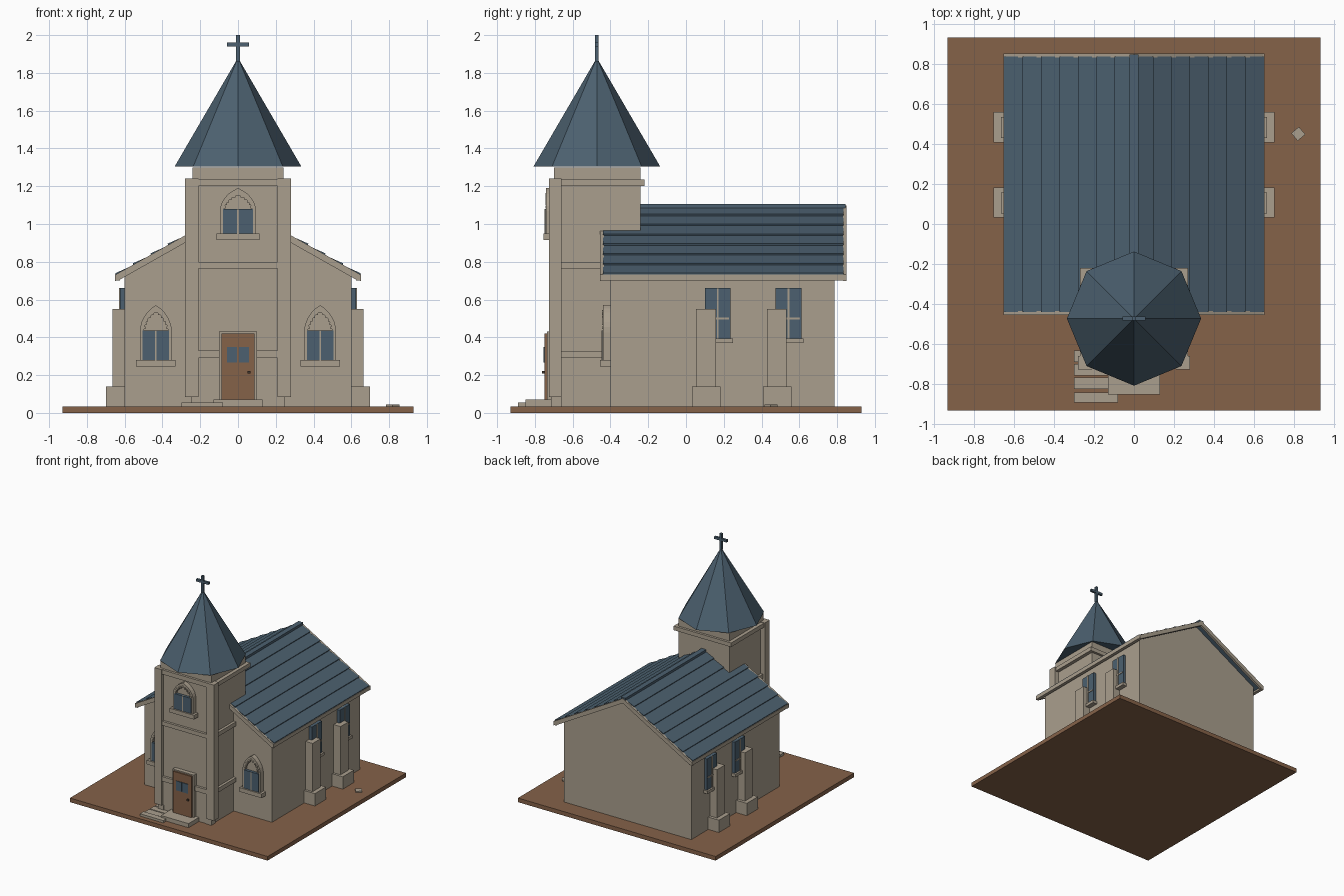
import bpy, bmesh, math
from mathutils import Matrix, Vector

cube = bpy.data.objects.get("Cube")
if cube:
    bpy.data.objects.remove(cube, do_unlink=True)


def material(name, rgb):
    m = bpy.data.materials.new(name)
    m.use_nodes = True
    m.diffuse_color = (*rgb, 1)
    m.node_tree.nodes["Principled BSDF"].inputs["Base Color"].default_value = (*rgb, 1)
    return m


STONE = material("stone", (0.40, 0.345, 0.27))
SLATE = material("slate", (0.072, 0.118, 0.16))
EARTH = material("brown_earth", (0.235, 0.122, 0.066))
DARK = material("dark_metal", (0.05, 0.035, 0.025))


def finish(name, bm, mat):
    bmesh.ops.recalc_face_normals(bm, faces=bm.faces)
    mesh = bpy.data.meshes.new(name)
    bm.to_mesh(mesh)
    bm.free()
    mesh.materials.append(mat)
    ob = bpy.data.objects.new(name, mesh)
    bpy.context.collection.objects.link(ob)
    return ob


def box(name, mat, x, y, z):
    """Block spanning the given (min, max) pairs."""
    bm = bmesh.new()
    size = Vector((x[1] - x[0], y[1] - y[0], z[1] - z[0]))
    mid = Vector((sum(x), sum(y), sum(z))) / 2
    bmesh.ops.create_cube(bm, size=1, matrix=Matrix.Translation(mid) @ Matrix.Diagonal((*size, 1)))
    return finish(name, bm, mat)


def side(s, a, b):
    """x range on side s (1 left, -1 right)."""
    return tuple(sorted((s * a, s * b)))


def prism(name, mat, profile, y0, y1):
    """Extrude an x-z profile along y."""
    bm = bmesh.new()
    face = bm.faces.new([bm.verts.new((px, y0, pz)) for px, pz in profile])
    new = bmesh.ops.extrude_face_region(bm, geom=[face])["geom"]
    bmesh.ops.translate(bm, vec=(0, y1 - y0, 0),
                        verts=[v for v in new if isinstance(v, bmesh.types.BMVert)])
    return finish(name, bm, mat)


def pointed_arch(cx, w, base, spring, top, n=6):
    """Outline from right foot over the apex to left foot."""
    half = []
    for i in range(n + 1):
        a = i / n * math.pi / 3
        half.append((w * (2 * math.cos(a) - 1),
                     spring + (top - spring) * math.sin(a) / math.sin(math.pi / 3)))
    right = [(cx + w, base)] + [(cx + px, pz) for px, pz in half]
    left = [(cx - px, pz) for px, pz in half[-2::-1]] + [(cx - w, base)]
    return right + left


def arched_window(name, cx, wall, base, glass_top, top, w):
    sill = base + 0.035
    outer = pointed_arch(cx, w, sill, glass_top - 0.01, top)
    inner = pointed_arch(cx, w - 0.02, sill, glass_top - 0.01, top - 0.035)
    prism(name + "_frame", STONE, outer + inner[::-1], wall - 0.04, wall + 0.01)
    prism(name + "_tympanum", STONE, inner, wall - 0.02, wall + 0.01)
    box(name + "_glass", SLATE, (cx - w + 0.015, cx + w - 0.015),
        (wall - 0.043, wall), (sill, glass_top))
    box(name + "_mullion", STONE, (cx - 0.004, cx + 0.004),
        (wall - 0.048, wall), (sill - 0.02, glass_top))
    box(name + "_sill", STONE, (cx - w - 0.02, cx + w + 0.02), (wall - 0.055, wall + 0.01), (base, sill))
    # small stones along the arch
    for px, pz in inner[2:-2]:
        box(name + "_arch_stone", STONE, (px - 0.007, px + 0.007),
            (wall - 0.045, wall), (pz - 0.004, pz + 0.01))


# Ground and paving
box("ground", EARTH, (-0.93, 0.93), (-0.93, 0.93), (0, 0.035))
for i in range(3):
    y = -0.69 - 0.067 * i
    box("paving_slab", STONE, (-0.30, -0.12), (y, y + 0.058), (0.03, 0.046))
box("paving_slab", STONE, (-0.30, -0.08), (-0.89, -0.84), (0.03, 0.055))
box("doorstep", STONE, (-0.13, 0.13), (-0.85, -0.69), (0.03, 0.07))
stone = box("loose_stone", STONE, (-0.025, 0.025), (-0.025, 0.025), (0.03, 0.045))
stone.location = (0.82, 0.45, 0)
stone.rotation_euler.z = math.radians(40)

# Nave
RIDGE, SLOPE, EAVE = 1.095, 0.565, 0.645


def roof_z(x):
    return RIDGE - SLOPE * x


wall_top = roof_z(0.6) - 0.025
prism("nave_walls", STONE, [(-0.6, 0.035), (0.6, 0.035), (0.6, wall_top),
                            (0, RIDGE - 0.025), (-0.6, wall_top)], -0.4, 0.785)

# Lapped roof slopes, bargeboards and eave boards
ROWS = 7
step = EAVE / ROWS
for s in (-1, 1):
    profile = [(0, RIDGE - 0.025), (s * EAVE, roof_z(EAVE) - 0.025)]
    for i in range(ROWS):
        low, high = EAVE - i * step, EAVE - (i + 1) * step
        profile += [(s * (low + 0.004), roof_z(low) + 0.009), (s * high, roof_z(high))]
    prism("roof_slope", SLATE, profile, -0.44, 0.835)
    for y in (-0.455, 0.83):
        prism("bargeboard", STONE, [(0, RIDGE + 0.003), (s * 0.65, roof_z(0.65) + 0.003),
                                    (s * 0.65, roof_z(0.65) - 0.03), (s * 0.62, roof_z(0.62) - 0.036),
                                    (0, RIDGE - 0.036)], y, y + 0.02)
    box("eave_board", STONE, side(s, 0.625, 0.652), (-0.455, 0.85), (0.702, 0.733))
box("ridge_cap", SLATE, (-0.022, 0.022), (-0.3, 0.845), (RIDGE - 0.015, RIDGE + 0.01))

# Side windows and buttresses
for s in (-1, 1):
    for y in (0.168, 0.543):
        box("side_window_frame", SLATE, side(s, 0.59, 0.625), (y - 0.068, y + 0.068), (0.395, 0.66))
        box("side_window_bar", STONE, side(s, 0.6, 0.63), (y - 0.005, y + 0.005), (0.395, 0.66))
        box("side_window_bar", STONE, side(s, 0.6, 0.63), (y - 0.06, y + 0.06), (0.495, 0.505))
        box("side_window_sill", STONE, side(s, 0.59, 0.64), (y - 0.08, y + 0.08), (0.37, 0.395))
        box("buttress", STONE, side(s, 0.59, 0.665), (y - 0.115, y - 0.01), (0.035, 0.55))
        box("buttress_base", STONE, side(s, 0.59, 0.70), (y - 0.135, y + 0.015), (0.035, 0.14))
    arched_window("nave_window", s * 0.435, -0.4, 0.245, 0.435, 0.57, 0.085)

# Tower with corner piers and bands
box("tower", STONE, (-0.24, 0.24), (-0.70, -0.24), (0.035, 1.30))
box("tower_cornice", STONE, (-0.27, 0.27), (-0.69, -0.22), (1.20, 1.235))
for s in (-1, 1):
    box("corner_pier", STONE, side(s, 0.21, 0.28), (-0.725, -0.66), (0.085, 1.24))
    box("pier_foot", STONE, side(s, 0.2, 0.25), (-0.715, -0.66), (0.035, 0.085))
    box("low_band", STONE, side(s, 0.10, 0.22), (-0.72, -0.69), (0.29, 0.33))
    box("low_panel", STONE, side(s, 0.10, 0.21), (-0.71, -0.69), (0.035, 0.29))
    for z in ((0.29, 0.325), (0.765, 0.80)):
        box("side_band", STONE, side(s, 0.23, 0.262), (-0.67, -0.39), z)
for z in ((0.765, 0.80), (1.20, 1.238)):
    box("front_band", STONE, (-0.22, 0.22), (-0.72, -0.69), z)
arched_window("tower_window", 0, -0.70, 0.915, 1.08, 1.19, 0.095)

# Door
box("door_surround", STONE, (-0.1, 0.1), (-0.735, -0.69), (0.06, 0.43))
box("door", EARTH, (-0.087, 0.087), (-0.75, -0.70), (0.068, 0.42))
for s in (-1, 1):
    box("door_pane", SLATE, side(s, 0.004, 0.057), (-0.755, -0.74), (0.268, 0.348))
box("door_knob", DARK, (0.051, 0.066), (-0.762, -0.745), (0.208, 0.223))

# Spire and cross
bm = bmesh.new()
bmesh.ops.create_cone(bm, cap_ends=True, segments=8, radius1=0.335, radius2=0, depth=0.575,
                      matrix=Matrix.Translation((0, -0.472, 1.5925)))
bmesh.ops.remove_doubles(bm, verts=bm.verts, dist=0.0001)
finish("spire", bm, SLATE)
box("cross_upright", SLATE, (-0.01, 0.01), (-0.482, -0.462), (1.86, 2.0))
box("cross_arm", SLATE, (-0.058, 0.058), (-0.482, -0.462), (1.94, 1.96))
